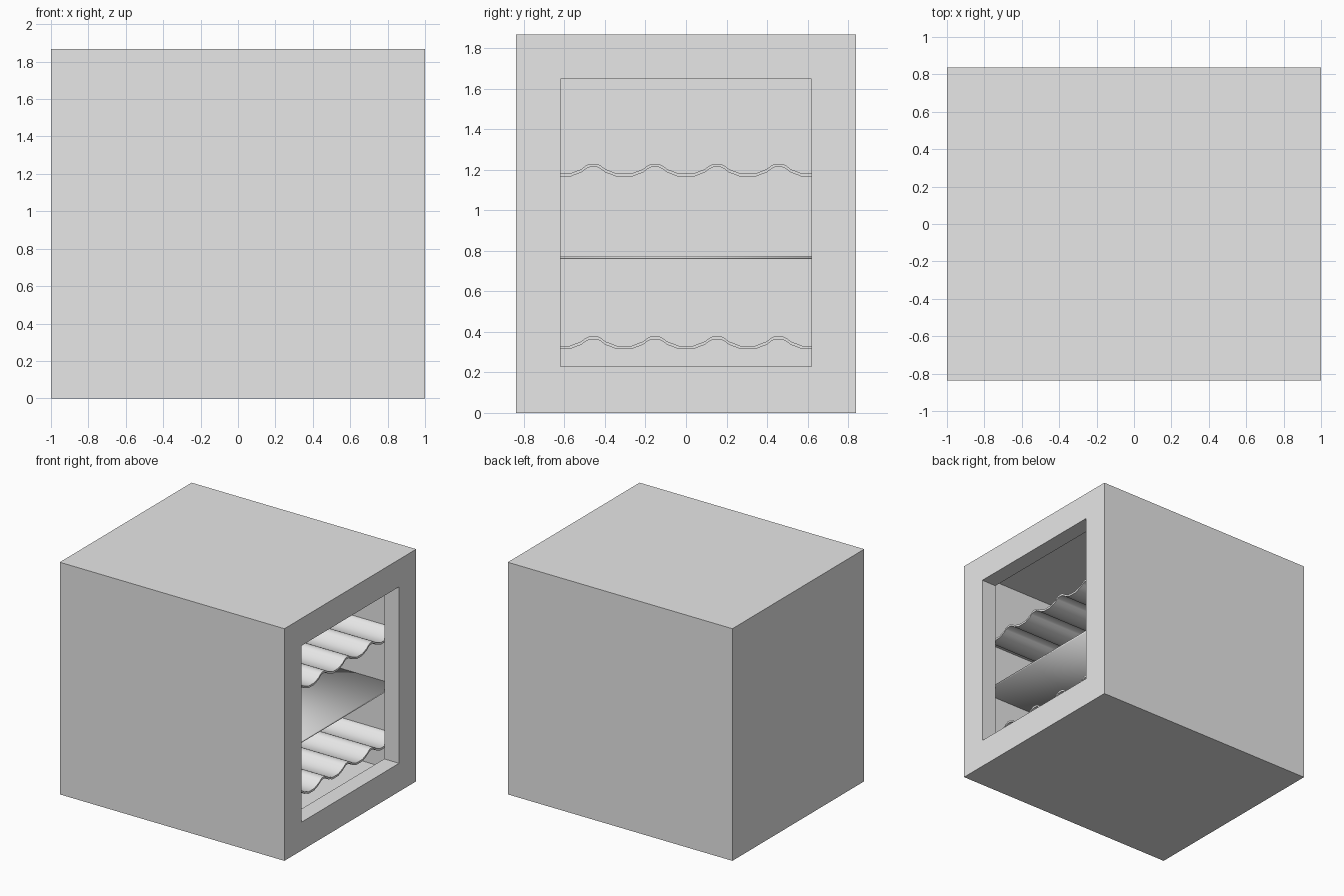
import bpy, bmesh

if "Cube" in bpy.data.objects:
    bpy.data.objects.remove(bpy.data.objects["Cube"])

grey = bpy.data.materials.new("light_grey")
grey.diffuse_color = (0.8, 0.8, 0.8, 1)
grey.use_nodes = True
grey.node_tree.nodes["Principled BSDF"].inputs["Base Color"].default_value = grey.diffuse_color


def make_object(name, bm):
    bmesh.ops.recalc_face_normals(bm, faces=bm.faces)
    mesh = bpy.data.meshes.new(name)
    bm.to_mesh(mesh)
    bm.free()
    mesh.materials.append(grey)
    obj = bpy.data.objects.new(name, mesh)
    bpy.context.collection.objects.link(obj)
    return obj


def loft(name, rings):
    """Join closed rings of points with quads and cap both ends."""
    bm = bmesh.new()
    rings = [[bm.verts.new(p) for p in ring] for ring in rings]
    for a, b in zip(rings, rings[1:]):
        for i in range(len(a)):
            j = (i + 1) % len(a)
            bm.faces.new((a[i], a[j], b[j], b[i]))
    bm.faces.new(rings[0])
    bm.faces.new(rings[-1])
    return make_object(name, bm)


def rect(x, half_width, z0, z1):
    return [(x, -half_width, z0), (x, half_width, z0),
            (x, half_width, z1), (x, -half_width, z1)]


HEIGHT, HALF_DEPTH, WALL = 1.868, 0.838, 0.08
FRONT, BACK, INNER = 0.868, -0.92, 0.76

# Hollow cabinet with a narrower framed opening on one side
loft("cabinet", [
    rect(-1, HALF_DEPTH, 0, HEIGHT),
    rect(1, HALF_DEPTH, 0, HEIGHT),
    rect(1, 0.62, 0.228, 1.648),
    rect(FRONT, 0.62, 0.228, 1.648),
    rect(FRONT, INNER, WALL, HEIGHT - WALL),
    rect(BACK, INNER, WALL, HEIGHT - WALL),
])

# Wavy racks: one cell from ridge to ridge, repeated five times
PITCH, CELLS, THICK = 0.305, 5, 0.016
CELL = [(0.0, 0.048), (0.02, 0.047), (0.038, 0.038), (0.06, 0.021),
        (0.088, 0.011), (0.115, 0.0), (0.19, 0.0), (0.217, 0.011),
        (0.245, 0.021), (0.267, 0.038), (0.285, 0.047)]
wave = [(c * PITCH + y - CELLS * PITCH / 2, z)
        for c in range(CELLS) for y, z in CELL]
wave.append((CELLS * PITCH / 2, CELL[0][1]))


def wavy_rack(name, z0):
    bm = bmesh.new()
    # Columns run round the section: bottom front, bottom back, top back, top front
    cols = [[bm.verts.new((x, y, z0 + z + t))
             for x, t in ((FRONT, 0), (BACK, 0), (BACK, THICK), (FRONT, THICK))]
            for y, z in wave]
    for a, b in zip(cols, cols[1:]):
        for i in range(4):
            j = (i + 1) % 4
            bm.faces.new((a[i], a[j], b[j], b[i]))
    bm.faces.new(cols[0])
    bm.faces.new(cols[-1])
    obj = make_object(name, bm)
    bpy.ops.object.select_all(action='DESELECT')
    obj.select_set(True)
    bpy.context.view_layer.objects.active = obj
    bpy.ops.object.shade_smooth_by_angle(angle=0.8)


wavy_rack("lower_rack", 0.315)
wavy_rack("upper_rack", 1.165)

# Flat shelf between the racks, shaded smooth all over
shelf = loft("middle_shelf", [rect(BACK, INNER, 0.76, 0.774),
                              rect(FRONT, INNER, 0.76, 0.774)])
shelf.data.shade_smooth()
